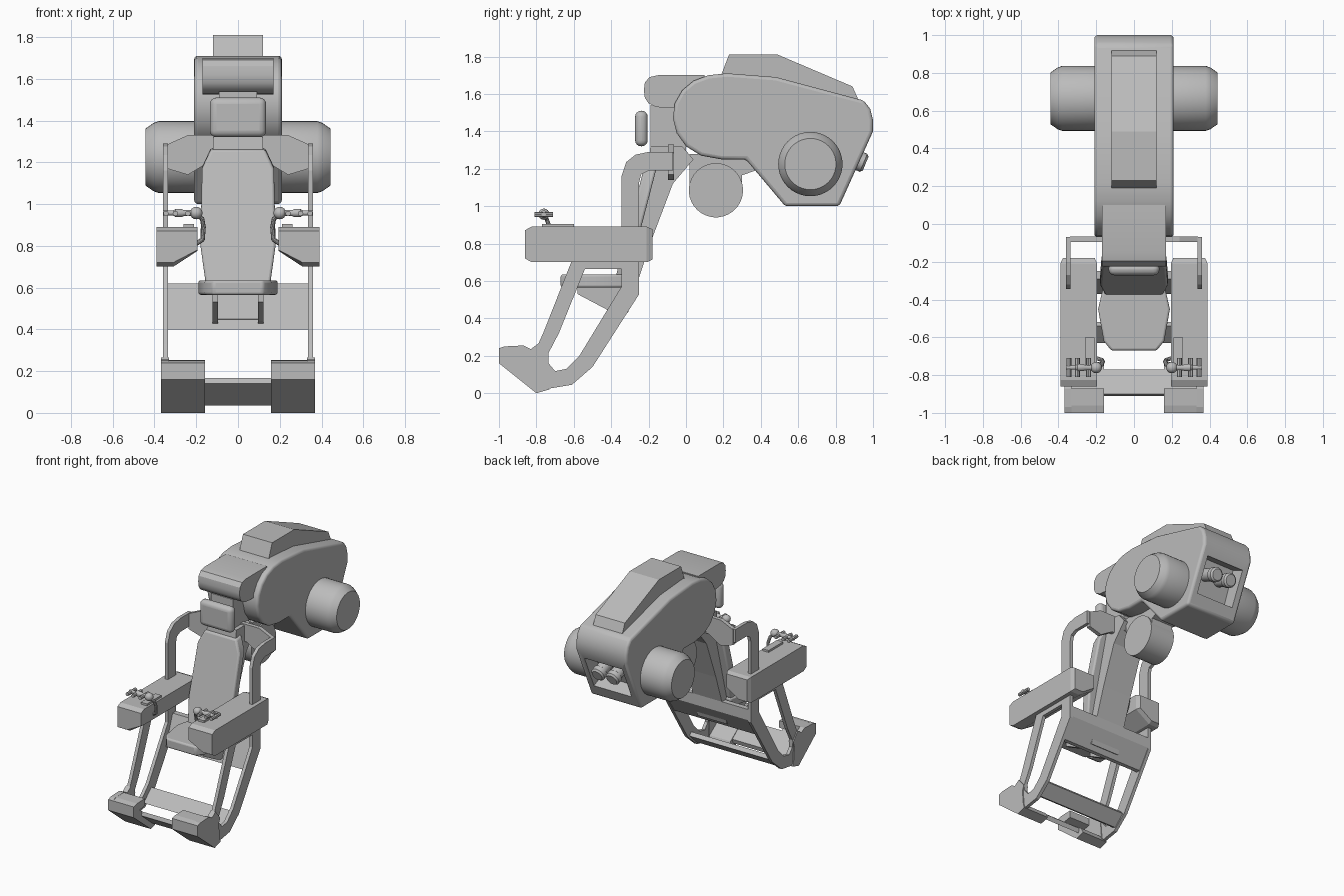
import bpy, bmesh, math
from mathutils import Vector

cube = bpy.data.objects.get("Cube")
if cube:
    bpy.data.objects.remove(cube)

grey = bpy.data.materials.new("plain grey")
grey.use_nodes = True
COLOUR = (0.5, 0.5, 0.5, 1)
grey.diffuse_color = COLOUR
grey.node_tree.nodes["Principled BSDF"].inputs["Base Color"].default_value = COLOUR


def finish(name, bm, mirror=False, bevel=0, segments=3, smooth=False):
    bmesh.ops.recalc_face_normals(bm, faces=bm.faces)
    mesh = bpy.data.meshes.new(name)
    bm.to_mesh(mesh)
    bm.free()
    mesh.materials.append(grey)
    ob = bpy.data.objects.new(name, mesh)
    bpy.context.collection.objects.link(ob)
    if bevel:
        mod = ob.modifiers.new("Bevel", "BEVEL")
        mod.width, mod.segments, mod.angle_limit = bevel, segments, math.radians(35)
    if mirror:
        ob.modifiers.new("Mirror", "MIRROR")
    if smooth:
        bpy.ops.object.select_all(action="DESELECT")
        ob.select_set(True)
        bpy.context.view_layer.objects.active = ob
        bpy.ops.object.shade_smooth_by_angle(angle=math.radians(32))
    return ob


def extrude(name, points, offset, **kw):
    """Closed outline pushed along an offset."""
    bm = bmesh.new()
    face = bm.faces.new([bm.verts.new(p) for p in points])
    out = bmesh.ops.extrude_face_region(bm, geom=[face])["geom"]
    bmesh.ops.translate(bm, vec=offset, verts=[v for v in out if isinstance(v, bmesh.types.BMVert)])
    return finish(name, bm, **kw)


def side_prism(name, yz, x0, x1, **kw):
    return extrude(name, [(x0, y, z) for y, z in yz], (x1 - x0, 0, 0), **kw)


def half(name, yz, width, **kw):
    return side_prism(name, yz, -width, width, **kw)


def box(name, lo, hi, **kw):
    return side_prism(name, [(lo[1], lo[2]), (hi[1], lo[2]), (hi[1], hi[2]), (lo[1], hi[2])],
                      lo[0], hi[0], **kw)


def lathe(name, start, axis, rings, sides=32, **kw):
    """Rings of (distance, radius) along an axis."""
    axis = Vector(axis).normalized()
    u = axis.orthogonal().normalized()
    v = axis.cross(u)
    bm = bmesh.new()
    loops = []
    for d, r in rings:
        centre = Vector(start) + axis * d
        loops.append([bm.verts.new(centre + r * (u * math.cos(a) + v * math.sin(a)))
                      for a in (i * math.tau / sides for i in range(sides))])
    for a, b in zip(loops, loops[1:]):
        for i in range(sides):
            j = (i + 1) % sides
            bm.faces.new((a[i], a[j], b[j], b[i]))
    bm.faces.new(loops[0])
    bm.faces.new(loops[-1])
    return finish(name, bm, smooth=True, **kw)


def ring_plate(name, outer, inner, x0, x1, **kw):
    """Flat closed frame between two matching outlines."""
    bm = bmesh.new()
    rows = [[bm.verts.new((x, y, z)) for y, z in line]
            for line, x in ((outer, x0), (outer, x1), (inner, x1), (inner, x0))]
    n = len(outer)
    for k in range(4):
        a, b = rows[k], rows[(k + 1) % 4]
        for i in range(n):
            j = (i + 1) % n
            bm.faces.new((a[i], a[j], b[j], b[i]))
    return finish(name, bm, **kw)


# Thruster body, with rear recess and nozzles
body = half("main_body", [(-.07, 1.47), (-.06, 1.55), (-.02, 1.62), (.04, 1.67), (.12, 1.7),
            (.22, 1.71), (.48, 1.69), (.95, 1.565), (.985, 1.52), (1, 1.46), (1, 1.4), (.82, 1), (.53, 1),
            (.32, 1.25), (.19, 1.25), (.08, 1.27), (0, 1.32), (-.05, 1.39)],
            .21, bevel=.018, smooth=True)
cutter = half("recess_cutter", [(.87, 1.38), (1.08, 1.29), (.95, 1.05), (.77, 1.13)], .155)
cutter.hide_render = True
cutter.hide_viewport = True
cut = body.modifiers.new("Recess", "BOOLEAN")
cut.object, cut.solver = cutter, "EXACT"
lathe("rear_nozzle", (.06, .82, 1.285), (0, .92, -.38),
      [(0, .045), (.1, .045), (.105, .052), (.14, .052), (.152, .04)], 24, mirror=True)
half("top_fin", [(.18, 1.68), (.23, 1.81), (.49, 1.81), (.89, 1.64), (.93, 1.55)], .12)
lathe("side_thruster", (.19, .665, 1.225), (1, 0, 0),
      [(0, .172), (.19, .172), (.215, .163), (.252, .137)], 40, mirror=True)

# Hood over the head
half("head_hood", [(-.225, 1.62), (-.22, 1.66), (-.195, 1.69), (-.15, 1.7), (.1, 1.7), (.1, 1.53),
     (-.1, 1.525), (-.16, 1.53), (-.2, 1.55), (-.22, 1.58)], .17, smooth=True)

# Hip drum and spine
lathe("pivot_drum", (-.1, .16, 1.085), (1, 0, 0), [(0, .145), (.2, .145)], 36)
half("drum_mount", [(.02, 1.08), (.3, 1.08), (.3, 1.165), (.37, 1.19), (.34, 1.28), (.02, 1.28)], .09)
half("neck", [(-.19, 1.54), (0, 1.54), (0, 1.2), (-.19, 1.2)], .09)
half("spine", [(-.19, 1.32), (-.02, 1.32), (.04, 1.25), (-.07, 1.12), (-.18, .83), (-.25, .62),
     (-.31, .43), (-.36, .45), (-.24, .9)], .12)
half("hip_panel", [(-.37, .4), (-.34, .4), (-.25, .54), (-.25, .62), (-.29, .62)], .345)

# Headrest, backrest and seat
box("headrest", (-.135, -.272, 1.32), (.135, -.205, 1.51), bevel=.032, segments=4, smooth=True)
outline = [(-.155, .62), (-.18, .8), (-.172, 1.17), (-.13, 1.26), (.13, 1.26), (.172, 1.17), (.18, .8), (.155, .62)]
extrude("backrest", [(x, -.21 - (1.26 - z) * .26, z) for x, z in outline], (0, .07, .01),
        bevel=.012, smooth=True)
extrude("seat_cushion", [(x, y, .565) for x, y in [(-.12, -.67), (.12, -.67), (.16, -.62), (.19, -.45),
        (.155, -.3), (-.155, -.3), (-.19, -.45), (-.16, -.62)]], (0, 0, .07), bevel=.012, smooth=True)
side_prism("seat_bracket", [(-.58, .57), (-.58, .53), (-.41, .44), (-.33, .42), (-.3, .57)],
           .095, .122, mirror=True)

# Shoulder yoke and bent arm strips
extrude("shoulder_yoke", [(x, -.095, z) for x, z in [(-.34, 1.17), (-.24, 1.14), (-.14, 1.2), (.14, 1.2),
        (.24, 1.14), (.34, 1.17), (.34, 1.285), (.24, 1.33), (-.24, 1.33), (-.34, 1.285)]], (0, .03, 0))
side_prism("arm_strip", [(-.07, 1.29), (-.2, 1.29), (-.27, 1.275), (-.32, 1.235), (-.345, 1.16), (-.345, .7),
           (-.25, .7), (-.25, 1.13), (-.24, 1.17), (-.2, 1.19), (-.07, 1.19)], .335, .36, mirror=True)

# Armrests with a sloping inner underside
bm = bmesh.new()
section = [(.195, .89), (.39, .89), (.39, .7), (.31, .7), (.195, .775)]
stations = [(-.86, .8), (-.825, 1), (-.21, 1), (-.18, .86)]
loops = [[bm.verts.new((.29 + (x - .29) * (1 if s == .8 else s), y, .8 + (z - .8) * s)) for x, z in section]
         for y, s in stations]
for a, b in zip(loops, loops[1:]):
    for i in range(5):
        bm.faces.new((a[i], a[i - 1], b[i - 1], b[i]))
bm.faces.new(loops[0])
bm.faces.new(loops[-1])
finish("armrest", bm, mirror=True)

# Hand controls
box("control_base", (.21, -.77, .885), (.26, -.6, .905), mirror=True)
lathe("control_grip", (.2, -.76, .957), (1, 0, 0), [(0, .015), (.06, .015), (.07, .02), (.1, .02), (.11, .012),
      (.16, .012)], 12, mirror=True)
lathe("control_ball", (.17, -.76, .957), (1, 0, 0),
      [(.03 - .03 * math.cos(a), .001 + .029 * math.sin(a)) for a in (math.pi * i / 8 for i in range(9))],
      16, mirror=True)
for i, x in enumerate((.24, .3, .345)):
    lathe("control_prong_%d" % (i + 1), (x, -.81, .955), (0, 1, 0), [(0, .013), (.1, .013)], 8, mirror=True)
stem = [Vector(p) for p in [(.2, -.76, .95), (.172, -.745, .93), (.165, -.73, .89), (.17, -.72, .83), (.2, -.71, .81)]]
for i, (a, b) in enumerate(zip(stem, stem[1:])):
    lathe("control_stem_%d" % (i + 1), a, b - a, [(0, .011), ((b - a).length + .004, .011)], 10, mirror=True)

# Leg frames and cross bars
ring_plate("leg_frame",
           [(-.61, .71), (-.76, .33), (-.8, .24), (-.8, .08), (-.73, .025), (-.61, .045), (-.5, .14), (-.25, .53), (-.25, .71)],
           [(-.54, .665), (-.68, .32), (-.735, .215), (-.735, .16), (-.7, .118), (-.64, .13), (-.57, .2), (-.345, .57), (-.345, .665)],
           .335, .36, mirror=True)
half("rear_cross_bar", [(-.63, .08), (-.6, .065), (-.52, .14), (-.54, .165)], .34)
half("front_cross_bar", [(-.91, .14), (-.9, .168), (-.77, .068), (-.78, .035)], .16)

# Footrests
side_prism("foot_side_wall", [(-1, .16), (-1, .24), (-.97, .25), (-.87, .255), (-.83, .235), (-.79, .265),
           (-.735, .2), (-.75, .16), (-.74, .05), (-.73, .02), (-.8, 0)], .33, .368, mirror=True)
side_prism("foot_tread", [(-1, .16), (-1, .24), (-.96, .25), (-.87, .253), (-.87, .2), (-.93, .19),
           (-.75, .06), (-.73, .02), (-.8, 0)], .158, .332, mirror=True)
